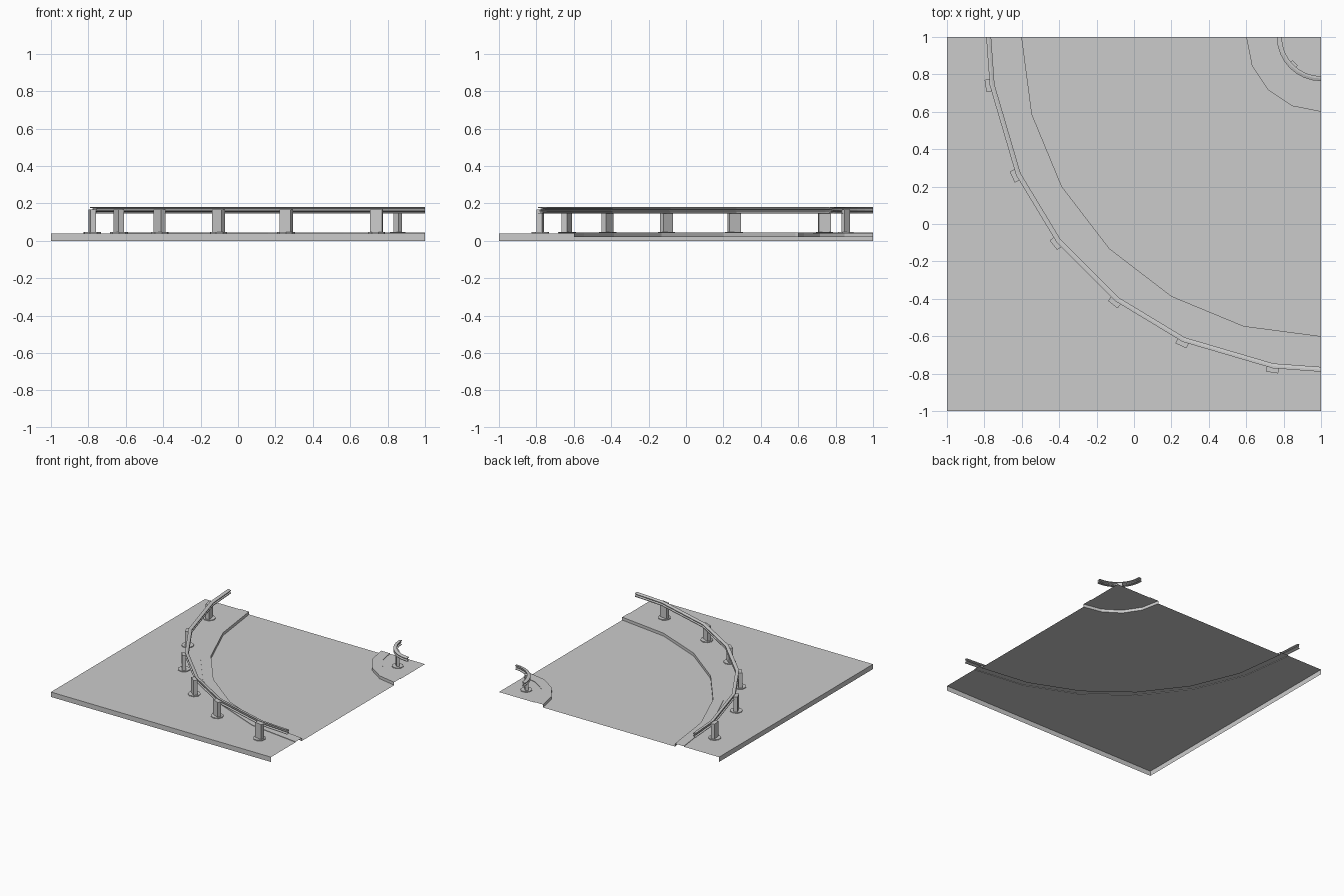
import bpy, bmesh
from math import sin, cos, radians

if "Cube" in bpy.data.objects:
    bpy.data.objects.remove(bpy.data.objects["Cube"])

CORNER = (1.0, 1.0)          # all arcs turn about this tile corner
GROUND, KERB, ROAD = 0.04, 0.044, 0.02


def polar(r, deg, z):
    a = radians(deg)
    return (CORNER[0] - r * cos(a), CORNER[1] - r * sin(a), z)


def make(name, faces):
    bm = bmesh.new()
    for f in faces:
        bm.faces.new([bm.verts.new(p) for p in f])
    bmesh.ops.remove_doubles(bm, verts=bm.verts, dist=1e-5)
    me = bpy.data.meshes.new(name)
    bm.to_mesh(me)
    bm.free()
    ob = bpy.data.objects.new(name, me)
    bpy.context.collection.objects.link(ob)
    return ob


def sweep(name, profile, angles, closed=False):
    """Sweep an (r, z) profile around the tile corner."""
    n = len(profile)
    faces = []
    for a, b in zip(angles, angles[1:]):
        for i in range(n if closed else n - 1):
            (r0, z0), (r1, z1) = profile[i], profile[(i + 1) % n]
            faces.append([polar(r0, a, z0), polar(r0, b, z0),
                          polar(r1, b, z1), polar(r1, a, z1)])
    if closed:
        faces.append([polar(r, angles[0], z) for r, z in profile])
        faces.append([polar(r, angles[-1], z) for r, z in reversed(profile)])
    return make(name, faces)


def post(name, r, deg, width, depth, top, disc):
    x, y, _ = polar(r, deg, 0)
    # upright
    bpy.ops.mesh.primitive_cube_add(size=1, location=(x, y, (GROUND + top) / 2),
                                    rotation=(0, 0, radians(deg)))
    ob = bpy.context.object
    ob.name = name
    ob.scale = (depth, width, top - GROUND)
    # foot plate
    bpy.ops.mesh.primitive_cylinder_add(vertices=8, radius=disc, depth=0.006,
                                        location=(x, y, GROUND + 0.003),
                                        rotation=(0, 0, radians(deg + 22.5)))
    bpy.context.object.name = name + "_foot"


big = [15 * i for i in range(7)]
small = [22.5 * i for i in range(5)]

# road surface between the two kerbs
faces = []
fine = [7.5 * i for i in range(13)]


def chord(r, a, angles):
    """Point at angle a on the faceted arc through the given angles."""
    for s, e in zip(angles, angles[1:]):
        if s <= a <= e:
            half = (e - s) / 2
            return polar(r * cos(radians(half)) / cos(radians(a - s - half)), a, ROAD)


for a, b in zip(fine, fine[1:]):
    faces.append([chord(1.6, a, big), chord(1.6, b, big),
                  chord(0.4, b, small), chord(0.4, a, small)])
make("road", faces)

# raised kerbs
sweep("outer_kerb", [(1.68, GROUND), (1.68, KERB), (1.6, KERB), (1.6, ROAD)], big)
sweep("inner_kerb", [(0.4, ROAD), (0.4, KERB), (0.32, KERB), (0.32, GROUND)], small)

# verges with the two outer side walls
g = GROUND
arc = [polar(1.68, a, g) for a in big]
mid = arc[3]
make("outer_verge", [
    [(-1, 1, g), (-1, -1, g), mid] + arc[2::-1],
    [(-1, -1, g), (1, -1, g)] + arc[:2:-1],
    [(-1, 1, g), (-1, 1, 0), (-1, -1, 0), (-1, -1, g)],
    [(-1, -1, g), (-1, -1, 0), (1, -1, 0), (1, -1, g)],
])
make("inner_verge", [[(1, 1, g)] + [polar(0.32, a, g) for a in small]])

# corrugated guard rails: (offset toward the road, z)
wave = [(0, 0.180), (0.012, 0.180), (0.026, 0.175), (0.026, 0.169), (0.013, 0.164),
        (0.013, 0.161), (0.026, 0.156), (0.026, 0.150), (0.012, 0.145), (0, 0.145),
        (0, 0.149), (0.010, 0.150), (0.018, 0.153), (0.006, 0.159), (0.006, 0.166),
        (0.018, 0.172), (0.010, 0.175), (0, 0.176)]
post_angles = [8.3, 24.4, 37.9, 52.1, 65.6, 81.7]
sweep("outer_rail", [(1.79 - o, z) for o, z in reversed(wave)],
      [0] + post_angles + [90], True)
sweep("inner_rail", [(0.21 + o, z) for o, z in wave], [11.25 * i for i in range(9)], True)

# rail posts
for i, a in enumerate(post_angles):
    post(f"outer_post_{i + 1}", 1.798, a, 0.065, 0.03, 0.168, 0.048)
post("inner_post", 0.207, 45, 0.04, 0.024, 0.168, 0.045)
